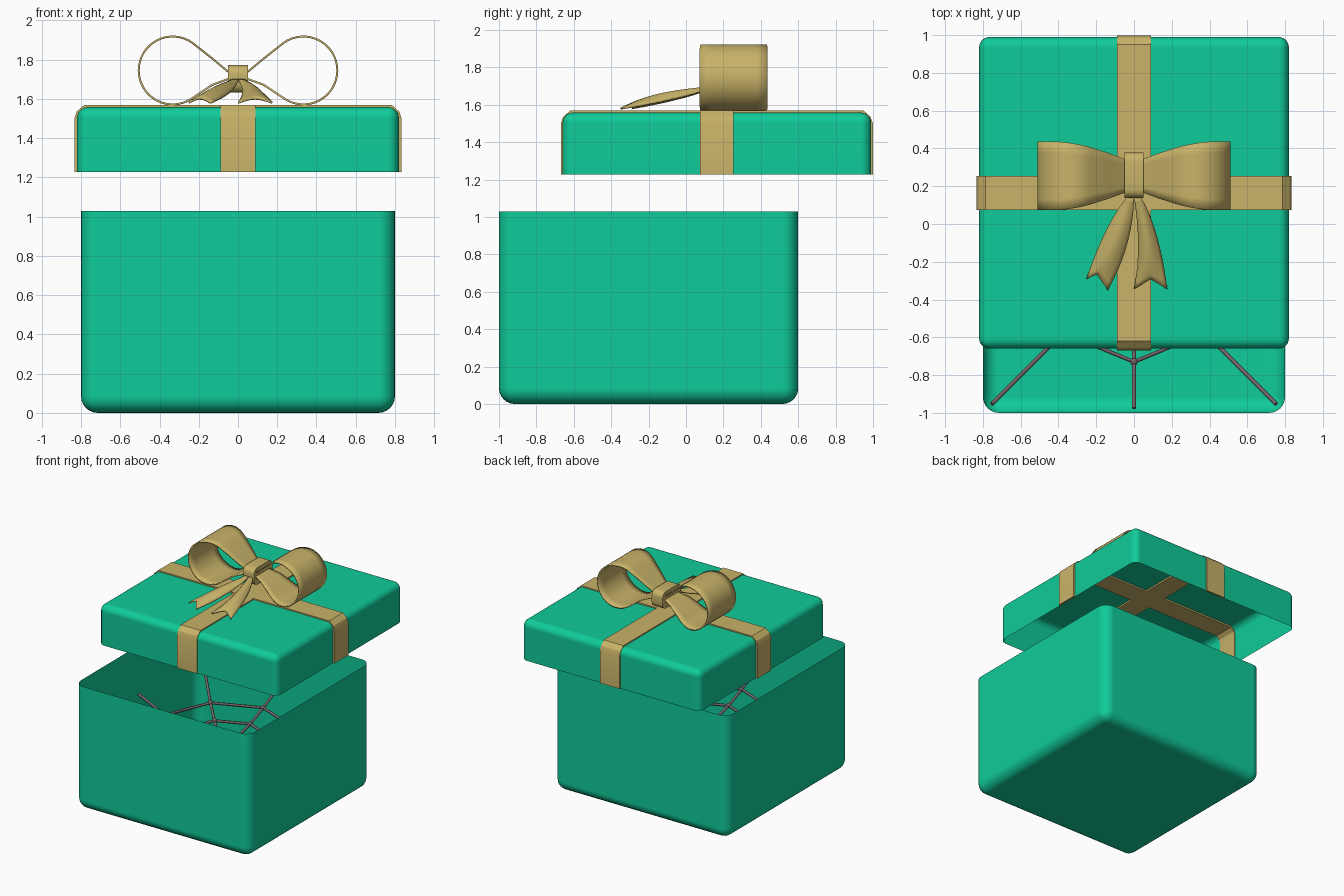
import bpy, bmesh, math
from mathutils import Matrix, Vector

default = bpy.data.objects.get("Cube")
if default:
    bpy.data.objects.remove(default, do_unlink=True)


def material(name, rgb):
    m = bpy.data.materials.new(name)
    m.use_nodes = True
    m.diffuse_color = (*rgb, 1)
    m.node_tree.nodes["Principled BSDF"].inputs["Base Color"].default_value = (*rgb, 1)
    return m


GREEN = material("box green", (0.005, 0.60, 0.32))
GOLD = material("ribbon gold", (0.58, 0.45, 0.14))
GREY = material("web grey", (0.17, 0.13, 0.14))


def add(name, bm, mat, angle=40, thickness=0):
    bmesh.ops.recalc_face_normals(bm, faces=bm.faces)
    mesh = bpy.data.meshes.new(name)
    bm.to_mesh(mesh)
    bm.free()
    mesh.materials.append(mat)
    ob = bpy.data.objects.new(name, mesh)
    bpy.context.collection.objects.link(ob)
    bpy.ops.object.select_all(action="DESELECT")
    ob.select_set(True)
    bpy.context.view_layer.objects.active = ob
    bpy.ops.object.shade_smooth_by_angle(angle=math.radians(angle))
    if thickness:
        mod = ob.modifiers.new("thickness", "SOLIDIFY")
        mod.thickness, mod.offset = thickness, 0
    return ob


def cuboid(size, centre):
    bm = bmesh.new()
    bmesh.ops.create_cube(bm, size=1, matrix=Matrix.Translation(centre) @ Matrix.Diagonal((*size, 1)))
    return bm


def open_shell(name, size, centre, open_side, radius):
    """Rounded thin box with its top (1) or bottom (-1) missing."""
    bm = cuboid(size, centre)
    bm.normal_update()
    lost = [f for f in bm.faces if f.normal.z * open_side > 0.5]
    bmesh.ops.delete(bm, geom=lost, context="FACES")
    edges = [e for e in bm.edges if not e.is_boundary]
    bmesh.ops.bevel(bm, geom=edges, offset=radius, segments=6, profile=0.5, affect="EDGES")
    ob = add(name, bm, GREEN)
    ob.modifiers.new("flat_shading", "WEIGHTED_NORMAL")


def sheet(name, rows, mat=GOLD, thickness=0.01):
    """Surface through equal rows of points."""
    bm = bmesh.new()
    grid = [[bm.verts.new(p) for p in row] for row in rows]
    for a, b in zip(grid, grid[1:]):
        for i in range(len(a) - 1):
            bm.faces.new((a[i], a[i + 1], b[i + 1], b[i]))
    return add(name, bm, mat, 50, thickness)


# Box and lifted lid
LID_Y = 0.165
open_shell("box_body", (1.6, 1.6, 1.03), (0, -0.2, 0.515), 1, 0.085)
open_shell("lid", (1.64, 1.65, 0.33), (0, LID_Y, 1.393), -1, 0.055)

# Crossed ribbon bands wrapped over the lid
half = [(0.834, 1.228), (0.834, 1.50), (0.822, 1.535), (0.785, 1.568)]
inner = [(0.78, 1.545), (0.81, 1.52), (0.819, 1.49), (0.819, 1.228)]
outline = half + [(-a, z) for a, z in reversed(half)]
outline += [(-a, z) for a, z in reversed(inner)] + inner
for name, along_x in (("ribbon_across", True), ("ribbon_front_to_back", False)):
    bm = bmesh.new()
    sides = []
    for w in (-0.09, 0.09):
        sides.append([bm.verts.new((a, LID_Y + w, z) if along_x else (w, LID_Y + a, z))
                      for a, z in outline])
    n = len(outline)
    for i in range(n):
        j = (i + 1) % n
        bm.faces.new((sides[0][i], sides[0][j], sides[1][j], sides[1][i]))
    for s in sides:
        for i in range(n // 2):
            j = n - 1 - i
            if i + 1 < j - 1:
                bm.faces.new((s[i], s[i + 1], s[j - 1], s[j]))
    add(name, bm, GOLD, 25)

# Bow loops: teardrop path, wider away from the knot
BOW_Y = 0.255
path = [(0.0, 1.705), (0.04, 1.73), (0.13, 1.805)]
for k in range(33):
    a = math.radians(125 - 250 * k / 32)
    path.append((0.333 + 0.173 * math.cos(a), 1.745 + 0.173 * math.sin(a)))
path += [(0.13, 1.672), (0.04, 1.705), (0.0, 1.715)]
for name, side in (("bow_loop_left", 1), ("bow_loop_right", -1)):
    rows = []
    for x, z in path:
        grow = min(1, max(0, (x - 0.04) / 0.4))
        w = 0.085 + 0.097 * math.sin(grow * math.pi / 2)
        rows.append([(side * x, BOW_Y + w * k / 3, z) for k in range(-3, 4)])
    sheet(name, rows)

# Knot
bm = cuboid((0.1, 0.24, 0.14), (0, BOW_Y + 0.003, 1.702))
bmesh.ops.bevel(bm, geom=[e for e in bm.edges if abs(e.verts[0].co.x - e.verts[1].co.x) > 0.05],
                offset=0.045, segments=5, profile=0.5, affect="EDGES")
add("bow_knot", bm, GOLD)


# Bow tails with notched ends
def curve_point(a, b, c, t):
    return (1 - t) ** 2 * Vector(a) + 2 * t * (1 - t) * Vector(b) + t * t * Vector(c)


def tail(name, outer, inside, notch):
    rows = []
    for i in range(15):
        t = i / 14
        p, q = curve_point(*outer, t), curve_point(*inside, t)
        row = []
        for k in range(9):
            s = k / 8
            x, y = p.lerp(q, s)
            y += notch * t ** 6 * (1 - abs(2 * s - 1))
            z = 1.70 - 0.12 * t ** 0.85 + 0.035 * math.sin(math.pi * s) * math.sin(math.pi * t * 0.8)
            row.append((x, y, z))
        rows.append(row)
    sheet(name, rows)


tail("bow_tail_right", [(-0.03, 0.15), (-0.15, 0.0), (-0.25, -0.29)],
     [(0.0, 0.15), (-0.01, -0.12), (-0.14, -0.35)], 0.055)
tail("bow_tail_left", [(0.03, 0.15), (0.13, -0.02), (0.175, -0.345)],
     [(0.0, 0.15), (0.05, -0.12), (0.0, -0.345)], 0.055)

# Sagging web inside the box: eight spokes and three rings
WEB_Y = -0.2
levels = [(0.0, 0.40), (0.18, 0.425), (0.36, 0.47), (0.53, 0.54)]


def web_point(spoke, r, z):
    a = spoke * math.pi / 4
    return Vector((r * math.cos(a), WEB_Y + r * math.sin(a), z))


strands = []
for s in range(8):
    end = (1.065, 0.86) if s % 2 else (0.775, 0.65)
    strands.append([web_point(s, r, z) for r, z in levels + [end]])
for r, z in levels[1:]:
    strands.append([web_point(s, r, z) for s in range(9)])

curve = bpy.data.curves.new("web_strands", "CURVE")
curve.dimensions = "3D"
curve.bevel_depth, curve.bevel_resolution = 0.011, 1
curve.use_fill_caps = True
for points in strands:
    spline = curve.splines.new("POLY")
    spline.points.add(len(points) - 1)
    for target, p in zip(spline.points, points):
        target.co = (*p, 1)
curve.materials.append(GREY)
web = bpy.data.objects.new("web_strands", curve)
bpy.context.collection.objects.link(web)
bpy.ops.object.select_all(action="DESELECT")
web.select_set(True)
bpy.context.view_layer.objects.active = web
bpy.ops.object.convert(target="MESH")

# Thickened web joints
bm = bmesh.new()
for s in range(8):
    for r, z in levels[1:]:
        bmesh.ops.create_icosphere(bm, subdivisions=2, radius=0.02,
                                   matrix=Matrix.Translation(web_point(s, r, z)))
add("web_joints", bm, GREY)
